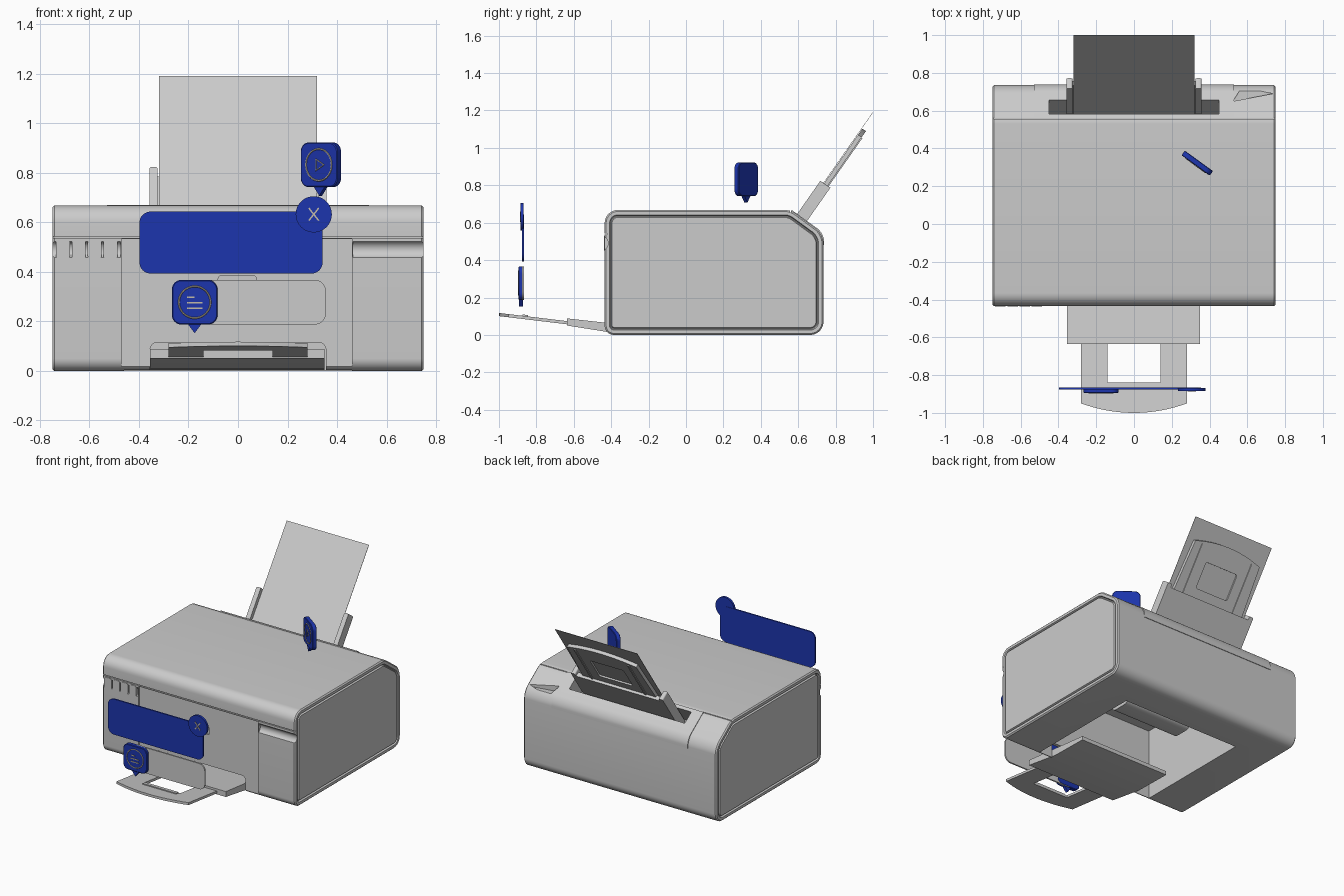
import bpy, bmesh, math
from mathutils import Matrix, Vector

if "Cube" in bpy.data.objects:
    bpy.data.objects.remove(bpy.data.objects["Cube"])

def material(name, rgb):
    m = bpy.data.materials.new(name)
    m.diffuse_color = (*rgb, 1)
    m.use_nodes = True
    m.node_tree.nodes["Principled BSDF"].inputs["Base Color"].default_value = m.diffuse_color
    return m

BLUE = material("sign_blue", (0.012, 0.035, 0.42))
PALE = material("sign_pale", (0.55, 0.5, 0.4))

def rounded(pts, radii, n=8):
    """Round every corner of a 2D polygon."""
    if not isinstance(radii, (list, tuple)):
        radii = [radii] * len(pts)
    out = []
    for i, p in enumerate(pts):
        p, r = Vector(p), radii[i]
        if r == 0:
            out.append(tuple(p))
            continue
        a = p + (Vector(pts[i - 1]) - p).normalized() * r
        b = p + (Vector(pts[(i + 1) % len(pts)]) - p).normalized() * r
        for k in range(n + 1):
            u = k / n
            w = 1.414 * u * (1 - u)
            s = (1 - u) ** 2 + w + u * u
            out.append(tuple((a * (1 - u) ** 2 + p * w + b * u * u) / s))
    return out

def rect(x0, x1, y0, y1):
    return [(x0, y0), (x1, y0), (x1, y1), (x0, y1)]

def prism(name, pts, axis, a, b, mat=None, matrix=None, cap_insets=()):
    """Extrude a 2D outline along an axis from a to b."""
    place = {'x': lambda p, t: (t, p[0], p[1]),
             'y': lambda p, t: (p[0], t, p[1]),
             'z': lambda p, t: (p[0], p[1], t)}[axis]
    bm = bmesh.new()
    lo = [bm.verts.new(place(p, a)) for p in pts]
    hi = [bm.verts.new(place(p, b)) for p in pts]
    caps = [bm.faces.new(lo), bm.faces.new(hi[::-1])]
    for i in range(len(pts)):
        j = (i + 1) % len(pts)
        bm.faces.new((lo[j], lo[i], hi[i], hi[j]))
    bmesh.ops.recalc_face_normals(bm, faces=bm.faces)
    for thick, depth in cap_insets:
        bmesh.ops.inset_individual(bm, faces=caps, thickness=thick, depth=depth, use_even_offset=True)
    if matrix:
        bm.transform(matrix)
    me = bpy.data.meshes.new(name)
    bm.to_mesh(me)
    bm.free()
    ob = bpy.data.objects.new(name, me)
    bpy.context.collection.objects.link(ob)
    if mat:
        me.materials.append(mat)
    return ob

def cut(ob, *args, **kw):
    """Subtract a prism from an object."""
    c = prism("cutter", *args, **kw)
    c.hide_render = True
    m = ob.modifiers.new("cut", 'BOOLEAN')
    m.object, m.operation, m.solver = c, 'DIFFERENCE', 'EXACT'
    bpy.context.view_layer.objects.active = ob
    bpy.ops.object.modifier_apply(modifier=m.name)
    bpy.data.objects.remove(c, do_unlink=True)

# leaning frame of the paper feeder: local x, y up along the sheet, z to the front
FEED = Matrix(((1, 0, 0, 0), (0, .574, -.819, .60), (0, .819, .574, .62), (0, 0, 0, 1)))

# body with inset side panels
profile = rounded([(-.435, 0), (.735, 0), (.735, .54), (.56, .668), (-.435, .668)],
                  [.05, .07, .05, .03, .07])
body = prism("printer_body", profile, 'x', -.742, .742,
             cap_insets=[(.008, .008), (.018, 0), (.005, -.012), (.004, 0), (.005, .012)])
cut(body, rect(-.46, .46, -.40, .47), 'z', -.1, .50)                 # hollow underside
cut(body, rect(-.47, .46, -.1, .532), 'y', -.6, -.423)               # recessed front panel
cut(body, rounded(rect(-.355, .355, -.1, .115), [0, 0, .03, .03]), 'y', -.5, -.35)  # tray mouth
cut(body, rounded(rect(-.08, .075, .33, .385), .015), 'y', -.5, -.412)  # panel grip
cut(body, rect(-1, 1, .537, .543), 'y', -.6, -.42)                   # lid seam, front
cut(body, rect(-1, 1, .555, .561), 'z', .655, .8)                    # lid seam, top
for x0, x1 in ((-.8, -.475), (.465, .8)):                            # finger grooves
    groove = [(-.452 + .036 * math.cos(i * math.pi / 12), .49 + .036 * math.sin(i * math.pi / 12))
              for i in range(24)]
    cut(body, groove, 'x', x0, x1)
cut(body, rect(-.45, .45, -.12, .3), 'z', -.055, .034, matrix=FEED)  # paper slot
cut(body, [(.525, .65), (.57, .725), (.735, .69)], 'z', .56, .8)     # rear finger notch

# rear hatch around the paper slot
hatch = prism("rear_hatch", rounded([(.564, .669), (.739, .543), (.739, .48), (.71, .48), (.71, .53), (.564, .636)],
                                    [0, .045, 0, 0, 0, 0]), 'x', -.53, .53)
cut(hatch, rect(-.45, .45, -.15, .3), 'z', -.055, .034, matrix=FEED)

# control buttons
for i in range(4):
    x = -.735 + i * .064
    prism("control_button", rounded(rect(x, x + .056, .452, .53), .012, 4), 'y', -.438, -.405)

# inner roller housing
prism("roller_housing", rounded(rect(.08, .26, .16, .52), [.05, .05, 0, 0]), 'x', -.26, .26)

# output tray
prism("tray_base", [(-.1, .003), (-.37, .008), (-.635, .05), (-.635, .088), (-.4, .062), (-.1, .03)],
      'x', -.355, .35)
arc = [(.28 * t / 8, -1 + .05 * (t / 8) ** 2) for t in range(-8, 9)]
loop = [(-.28, -.5)] + arc + [(.28, -.5), (.14, -.5), (.14, -.84), (-.14, -.84), (-.14, -.5)]
shear = Matrix(((1, 0, 0, 0), (0, 1, 0, 0), (0, -.12, 1, -.0756), (0, 0, 0, 1)))
prism("tray_extension", loop, 'z', .056, .073, matrix=shear)
prism("tray_stop", rect(-.13, .13, -.875, -.845), 'z', .07, .08, matrix=shear)

# paper and its support
prism("paper_sheet", rect(-.32, .32, -.11, .697), 'z', -.001, .001, matrix=FEED)
prism("support_base", rect(-.35, .35, -.11, .21), 'z', -.045, -.014, matrix=FEED)
for s in (-1, 1):
    prism("paper_guide", rounded(rect(*sorted((s * .325, s * .358)), -.11, .235), [0, 0, .01, .01], 4),
          'z', -.045, .02, matrix=FEED)
top = [(.27 * t / 8, .592 - .04 * (t / 8) ** 2) for t in range(8, -9, -1)]
upper = prism("support_upper", [(-.29, .1), (.29, .1)] + top, 'z', -.027, -.004, matrix=FEED)
cut(upper, rounded(rect(-.13, .13, .27, .45), .01, 3), 'z', -.06, -.016, matrix=FEED)
for s in (-1, 1):
    prism("support_rib", rect(*sorted((s * .2, s * .215)), .2, .55), 'z', -.033, -.02, matrix=FEED)

# floating signs
def disc(x, z, r, n=40):
    return [(x + r * math.cos(i * math.tau / n), z + r * math.sin(i * math.tau / n)) for i in range(n)]

def bar(name, x, z, length, angle, y, M=Matrix()):
    m = M @ Matrix.Translation((x, y, z)) @ Matrix.Rotation(angle, 4, 'Y')
    prism(name, rect(-length / 2, length / 2, -.003, .003), 'y', -.003, .003, PALE, m)

def ring(name, r, n, minor, M):
    bpy.ops.mesh.primitive_torus_add(major_radius=r, minor_radius=minor, major_segments=n, minor_segments=6)
    ob = bpy.context.object
    ob.name = name
    ob.data.transform(M)
    ob.data.materials.append(PALE)

def badge(name, M):
    """Rounded square with a pointer below and a ring on its face."""
    prism(name, [(.03, -.085), (0, -.125), (-.03, -.085)], 'y', -.012, .008, BLUE, M)
    prism(name, rounded(rect(-.092, .092, -.09, .09), .038), 'y', -.012, .012, BLUE, M,
          cap_insets=[(.004, .003)])
    ring(name + "_ring", .064, 40, .0035, M @ Matrix.Translation((0, -.015, 0)) @ Matrix.Rotation(math.pi / 2, 4, 'X'))

prism("message_panel", rounded(rect(-.398, .342, .393, .643), .045), 'y', -.876, -.866, BLUE)
prism("close_disc", disc(.306, .632, .073), 'y', -.884, -.868, BLUE)
for s in (-1, 1):
    bar("close_bar", .306, .632, .065, s * .9, -.885)
prism("label_plate", rounded(rect(-.22, .355, .187, .367), .045), 'y', -.876, -.866)
T = Matrix.Translation((-.175, -.88, .277))
badge("tray_badge", T)
for x, z, w in ((-.015, .02, .03), (0, -.002, .062), (0, -.024, .062)):
    bar("tray_badge_line", x, z, w, 0, -.015, T)
P = Matrix.Translation((.335, .322, .832)) @ Matrix.Rotation(math.radians(-36), 4, 'Z')
badge("play_badge", P)
ring("play_triangle", .026, 3, .004, P @ Matrix.Translation((0, -.015, 0)) @ Matrix.Rotation(math.pi / 2, 4, 'X'))

# smooth shading with sharp edges kept
bpy.ops.object.select_all(action='SELECT')
bpy.context.view_layer.objects.active = body
bpy.ops.object.shade_smooth_by_angle(angle=math.radians(30))
